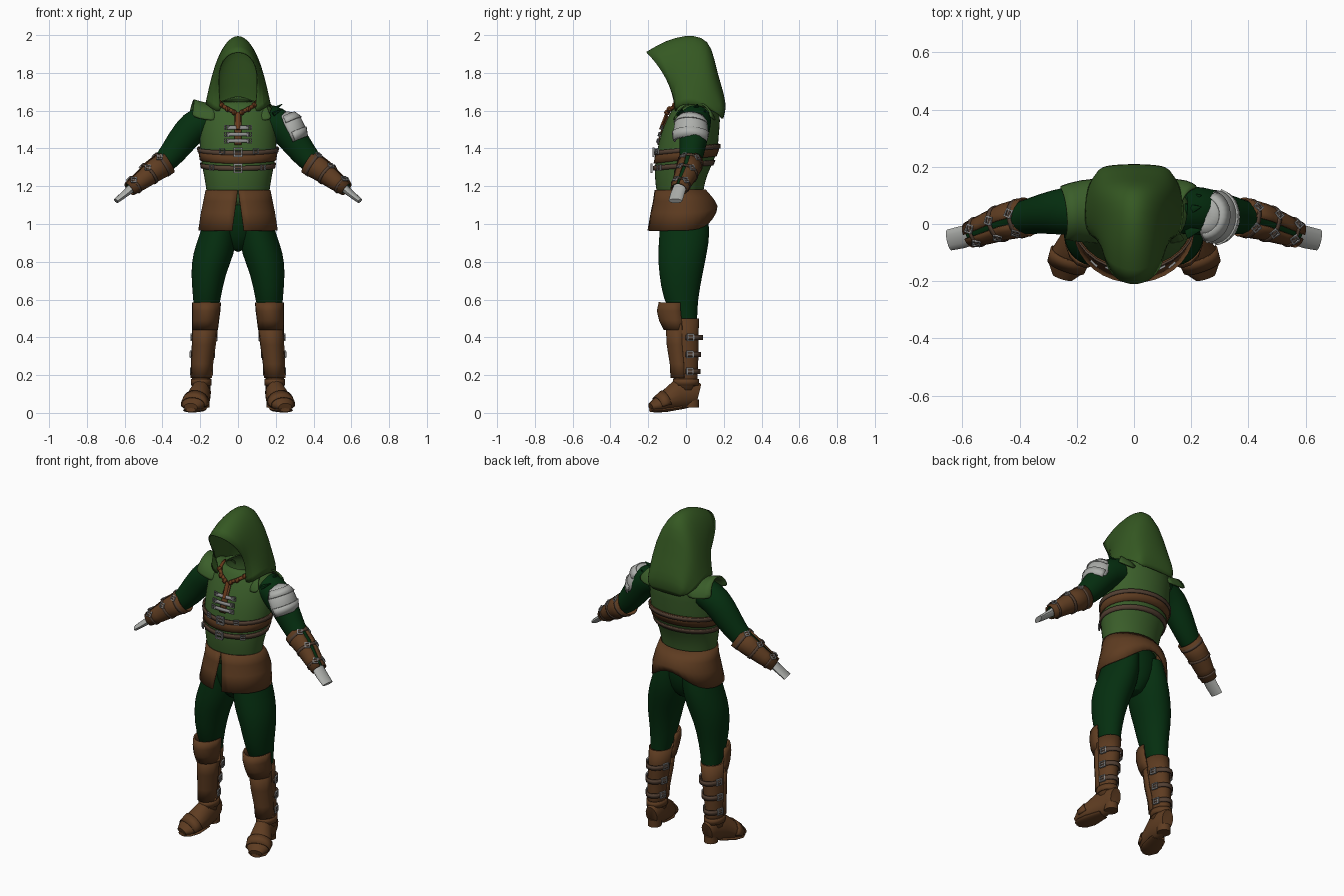
import bpy, bmesh, math
from mathutils import Vector, Matrix

cube = bpy.data.objects.get("Cube")
if cube:
    bpy.data.objects.remove(cube, do_unlink=True)
PI, FULL, UP = math.pi, (0, 2 * math.pi), Vector((0, 0, 1))

def material(name, *rgb):
    m = bpy.data.materials.new(name)
    m.use_nodes = True
    m.diffuse_color = (*rgb, 1)
    m.node_tree.nodes["Principled BSDF"].inputs["Base Color"].default_value = (*rgb, 1)
    return m

HOOD = material("hood green", .035, .098, .016)
TUNIC = material("tunic green", .043, .112, .023)
CLOTH = material("dark green cloth", .0015, .028, .005)
LEATHER = material("brown leather", .112, .045, .015)
STRAP = material("dull strap", .085, .05, .032)
STEEL = material("pale steel", .42, .43, .41)
BUCKLE = material("buckle grey", .27, .27, .27)
CORD = material("rust cord", .15, .045, .012)

def finish(name, bm, mat, thick=0, smooth=0):
    """Turn a bmesh into a shaded object with optional thickness and smoothing."""
    bmesh.ops.recalc_face_normals(bm, faces=bm.faces)
    me = bpy.data.meshes.new(name)
    bm.to_mesh(me)
    bm.free()
    for p in me.polygons:
        p.use_smooth = True
    me.set_sharp_from_angle(angle=math.radians(45))
    me.materials.append(mat)
    ob = bpy.data.objects.new(name, me)
    bpy.context.scene.collection.objects.link(ob)
    if smooth:
        mod = ob.modifiers.new("smooth", 'SUBSURF')
        mod.levels = mod.render_levels = smooth
    if thick:
        mod = ob.modifiers.new("thickness", 'SOLIDIFY')
        mod.thickness, mod.offset = thick, 0

def skin(name, rings, mat, closed=True, cap=False, thick=0, smooth=0):
    """Bridge a list of equal point rings."""
    bm = bmesh.new()
    rows = [[bm.verts.new(p) for p in ring] for ring in rings]
    n = len(rows[0])
    for a, b in zip(rows, rows[1:]):
        for i in range(n if closed else n - 1):
            j = (i + 1) % n
            bm.faces.new((a[i], a[j], b[j], b[i]))
    if cap:
        bm.faces.new(rows[0])
        bm.faces.new(rows[-1])
    finish(name, bm, mat, thick, smooth)

def angles(arc, n):
    return [arc[0] + (arc[1] - arc[0]) * i / (n if arc == FULL else n - 1) for i in range(n)]

def flat(cx, cy, z, rx, ry, arc=FULL, lift=0, n=20):
    """Level ring, angle 0 facing front; lift raises the back."""
    return [Vector((cx + rx * math.sin(a), cy - ry * math.cos(a),
                    z + lift * ((1 - math.cos(a)) / 2) ** 8)) for a in angles(arc, n)]

def tube(pts, arc=FULL, n=16):
    """Rings along a path of (x, y, z, side radius, upper radius)."""
    c, out = [Vector(p[:3]) for p in pts], []
    for i, p in enumerate(pts):
        t = (c[min(i + 1, len(c) - 1)] - c[max(i - 1, 0)]).normalized()
        side = t.cross(UP).normalized()
        v = side.cross(t)
        out.append([c[i] + side * p[3] * math.sin(a) + v * p[4] * math.cos(a) for a in angles(arc, n)])
    return out

def flip(pts, s):
    return [(p[0] * s, *p[1:]) for p in pts]

def buckle(name, loc, normal, size):
    """Square frame with a central prong."""
    bm = bmesh.new()
    for x, y, w, h in ((0, 1, 2.3, .4), (0, -1, 2.3, .4), (1, 0, .4, 2), (-1, 0, .4, 2), (0, 0, 2, .25)):
        bmesh.ops.create_cube(bm, size=1, matrix=Matrix.Translation((x * size, y * size, 0))
                              @ Matrix.Diagonal((w * size, h * size, size * .6, 1)))
    bm.transform(Matrix.Translation(loc) @ Vector(normal).to_track_quat('Z', 'Y').to_matrix().to_4x4())
    finish(name, bm, BUCKLE)

# Tunic body: rows of z, centre y, half width, half depth
ROWS = [(1.10, -.03, .155, .11), (1.17, -.033, .165, .122), (1.25, -.03, .178, .135),
        (1.32, -.012, .192, .152), (1.40, .01, .205, .16), (1.48, .02, .202, .152),
        (1.55, .04, .2, .142), (1.61, .05, .19, .12)]

def body_point(a, z, off=0):
    for lo, hi in zip(ROWS, ROWS[1:]):
        if z <= hi[0]:
            f = (z - lo[0]) / (hi[0] - lo[0])
            y, rx, ry = (lo[k] + (hi[k] - lo[k]) * f for k in (1, 2, 3))
            return Vector(((rx + off) * math.sin(a), y - (ry + off) * math.cos(a), z))

def wrap(name, zs, mat, arc=FULL, lift=0, off=.004, n=28):
    """Band that follows the body surface."""
    skin(name, [[body_point(a, z + lift * (1 - math.cos(a)) / 2, off) for a in angles(arc, n)] for z in zs],
         mat, arc == FULL, thick=.007)

skin("tunic_body", [flat(0, r[1], r[0], r[2], r[3]) for r in ROWS]
     + [flat(0, .05, 1.635, .15, .105, lift=.02), flat(0, .05, 1.645, .1, .085, lift=.03)],
     TUNIC, thick=.006, smooth=1)
wrap("chest_belt", (1.32, 1.35, 1.385), LEATHER, lift=.04)
wrap("upper_strap", (1.365, 1.388), STRAP, lift=.035, off=.009)
wrap("lower_strap", (1.282, 1.308), STRAP, lift=.03, off=.006)
wrap("chest_strip", (1.42, 1.47, 1.52, 1.57), LEATHER, arc=(-.09, .09), n=5)
for z in (1.44, 1.475, 1.51):
    wrap("clasp", (z - .009, z + .009), BUCKLE, arc=(-.28, .28), off=.012, n=7)
    for s in (-1, 1):
        buckle("clasp_end", body_point(s * .28, z, .014), (s * .2, -1, 0), .011)
for a, z in ((0, 1.38), (0, 1.295), (-.75, 1.3), (.7, 1.3), (-.4, 1.385), (.45, 1.385)):
    buckle("belt_buckle", body_point(a, z, .018), (math.sin(a), -math.cos(a), 0), .013 if a else .02)

# Skirt, split at the front and raised at the back
skin("leather_skirt", [flat(0, cy, z, rx, ry, (g, 2 * PI - g), lift, 32) for cy, z, rx, ry, g, lift in (
    (-.03, 1.18, .168, .132, .01, 0), (-.013, 1.12, .18, .158, .05, .01),
    (-.01, 1.06, .193, .174, .09, .035), (-.022, .965, .207, .18, .15, .1))], LEATHER, False, thick=.008)

# Hood: arches from the face opening to the back hem (top y, z, foot y, z, half width, taper, curve)
rings = []
for py, pz, hy, hz, w, taper, curve in (
        (-.21, 1.91, -.055, 1.585, .088, -.4, 2), (-.11, 1.97, -.055, 1.61, .138, .2, 1.5),
        (0, 2.0, -.02, 1.635, .166, .45, 1.1), (.085, 1.99, .04, 1.635, .172, .45, 1),
        (.135, 1.94, .09, 1.62, .168, .4, 1), (.162, 1.8, .13, 1.605, .158, .3, 1),
        (.202, 1.68, .165, 1.585, .14, .2, 1), (.21, 1.61, .182, 1.57, .12, 0, 1),
        (.195, 1.56, .185, 1.56, .09, 0, 1)):
    ring = []
    for a in angles((0, PI), 19):
        c, h = math.cos(a), math.sin(a)
        ring.append(Vector((w * c * math.sqrt(1 + h * h) * (1 - taper * h),
                            hy + (py - hy) * h ** curve, hz + (pz - hz) * h)))
    rings.append(ring)
skin("hood", rings, HOOD, False, thick=.006, smooth=1)

# Neck cord with a hanging tie
for s in (-1, 1):
    skin("neck_cord", tube(flip([(.1, .03, 1.655, .01, .01), (.095, -.04, 1.635, .012, .012),
         (.06, -.085, 1.61, .012, .012), (0, -.1, 1.585, .012, .012)], s), n=8), CORD, cap=True, smooth=1)
    for x, y, z in ((.085, -.058, 1.63), (.055, -.087, 1.608), (.02, -.1, 1.59)):
        skin("cord_knot", tube([(s * x + d, y, z, r, r) for d, r in ((-.012, .008), (0, .016), (.012, .008))],
                               n=8), CORD, cap=True)
skin("cord_tie", tube([(0, -.1, 1.59, .013, .008), (0, -.135, 1.5, .011, .008)], n=8), CORD, cap=True)

# Hips under the skirt
skin("trouser_hips", [flat(0, -.02, 1.17, .15, .112), flat(0, -.015, 1.05, .165, .13),
     flat(0, -.01, .93, .11, .11), flat(0, -.01, .85, .03, .05)], CLOTH, cap=True, smooth=1)

for s, tag in ((1, "left"), (-1, "right")):
    # Arm, split bracer and hand
    skin(tag + "_sleeve", tube(flip([(.16, .05, 1.55, .085, .085), (.235, .045, 1.525, .088, .088),
         (.31, .038, 1.425, .072, .08), (.385, .022, 1.325, .06, .062), (.45, .008, 1.28, .052, .05),
         (.57, -.037, 1.188, .038, .03)], s)), CLOTH, smooth=1)
    bracer = flip([(.375, .025, 1.33, .066, .066), (.45, .008, 1.28, .061, .058),
                   (.52, -.018, 1.225, .051, .046), (.575, -.038, 1.185, .043, .036)], s)
    skin(tag + "_bracer", tube(bracer, (.18, 2 * PI - .18), 18), LEATHER, False, thick=.007)
    skin(tag + "_hand", tube(flip([(.55, -.03, 1.2, .036, .024), (.60, -.046, 1.158, .039, .018),
         (.646, -.056, 1.122, .037, .014)], s), n=12), STEEL, cap=True)
    for f in (.25, 1.2, 2.4):
        a, b = (Vector((*bracer[int(f) + k][:3], 0)).to_3d() for k in (0, 1))
        ra, rb = bracer[int(f)][3:]
        shrink = 1 - (f % 1) * .18
        band = tube([(*a.lerp(b, f % 1 + d), ra * shrink + .004, rb * shrink + .004) for d in (0, .16)])
        skin(tag + "_bracer_strap", band, STRAP, thick=.006)
        for k in (1, 14):
            at = (band[0][k] + band[1][k]) / 2
            buckle(tag + "_bracer_buckle", at, at - a.lerp(b, f % 1 + .08), .013)

    # Flared armhole of the tunic, wider on the right
    reach = .205 if s > 0 else .255
    skin(tag + "_shoulder_flap", tube(flip([(.12, .045, 1.535, .11, .095), (.18, .045, 1.54, .108, .098),
         (reach, .038, 1.555, .092, .104)], s), (-1.45, 1.45), 14), TUNIC, False, thick=.008, smooth=1)

    # Trouser leg
    skin(tag + "_trouser_leg", [flat(s * x, *r) for x, *r in (
        (.085, -.01, 1.06, .08, .125), (.103, -.006, .95, .1, .136), (.13, -.02, .84, .112, .131),
        (.158, -.027, .74, .093, .117), (.165, -.03, .6, .073, .093), (.172, -.003, .5, .058, .063))],
        CLOTH, smooth=1)

    # Boot shaft, shin plate, knee guard and buckled straps
    skin(tag + "_boot_shaft", [flat(s * x, *r) for x, *r in (
        (.174, -.014, .5, .063, .079), (.18, -.012, .4, .058, .076), (.19, -.003, .3, .052, .066),
        (.195, -.002, .2, .046, .06), (.195, -.002, .12, .045, .062))], LEATHER, thick=.006)
    skin(tag + "_shin_plate", [flat(s * x, *r, (-1.5, 1.5), 0, 7) for x, *r in (
        (.174, -.016, .47, .067, .088), (.181, -.014, .36, .06, .084),
        (.19, -.006, .26, .055, .076), (.194, -.004, .185, .053, .074))], LEATHER, False, thick=.008)
    skin(tag + "_knee_guard", [flat(s * x, *r, (-1.7, 1.7), 0, 9) for x, *r in (
        (.167, -.042, .585, .073, .098), (.168, -.042, .54, .071, .108), (.172, -.036, .49, .068, .102),
        (.174, -.028, .44, .064, .085))], LEATHER, False, thick=.009)
    for x, z, rx, ry in ((.18, .40, .062, .086), (.189, .31, .057, .077), (.194, .22, .051, .072)):
        skin(tag + "_boot_strap", [flat(s * x, 0, z + d, rx, ry, (PI - 1.6, PI + 1.6)) for d in (-.013, .013)],
             STRAP, False, thick=.008)
        for a in (1.85, -1.85):
            d = Vector((math.sin(a), -math.cos(a), 0))
            buckle(tag + "_boot_buckle", (s * x + d.x * (rx + .002), d.y * (ry + .002), z), d, .016)

    # Foot turned outwards, with cuff, toe cap, sole and heel
    skin(tag + "_foot", tube(flip([(.188, .066, .1, .036, .055), (.19, .035, .108, .047, .075),
         (.198, -.04, .096, .053, .08), (.222, -.105, .064, .066, .054), (.24, -.155, .041, .062, .036),
         (.25, -.187, .03, .036, .022)], s)), LEATHER, cap=True)
    skin(tag + "_ankle_cuff", [flat(s * .195, 0, z, .051, .066) for z in (.145, .18)], LEATHER, thick=.008)
    skin(tag + "_toe_cap", tube(flip([(.222, -.105, .064, .07, .058), (.238, -.15, .044, .066, .041)], s),
         (-1.9, 1.9)), LEATHER, False, thick=.006)
    skin(tag + "_sole", tube(flip([(.198, -.03, .03, .04, .012), (.224, -.11, .018, .058, .014),
         (.242, -.16, .014, .052, .012), (.25, -.187, .015, .028, .01)], s)), LEATHER, cap=True)
    skin(tag + "_heel", [flat(s * .19, .03, z, .038, .04) for z in (.028, .07)], LEATHER, cap=True)

# Domed plate on the left shoulder with a layered rim
dome = [(.232, .03, 1.585, .02, .02), (.24, .03, 1.565, .058, .058), (.256, .027, 1.53, .084, .08),
        (.28, .025, 1.48, .09, .08), (.3, .023, 1.435, .082, .066)]
skin("shoulder_plate", tube(dome, (-1.6, 1.6), 14), STEEL, False, thick=.008)
for name, part in (("plate_collar", dome[1:3]), ("plate_rim", dome[3:])):
    skin(name, tube([(*p[:3], p[3] + .007, p[4] + .007) for p in part], (-1.4, 1.4), 14), STEEL, False, thick=.007)

# Torn cloth points beside the plate
for y, z in ((.09, 1.6), (.05, 1.635), (-.03, 1.61)):
    skin("torn_cloth_point", tube([(.185, y, z - .03, .025, .012), (.235, y + .01, z, .002, .002)], n=6),
         CLOTH, cap=True)
